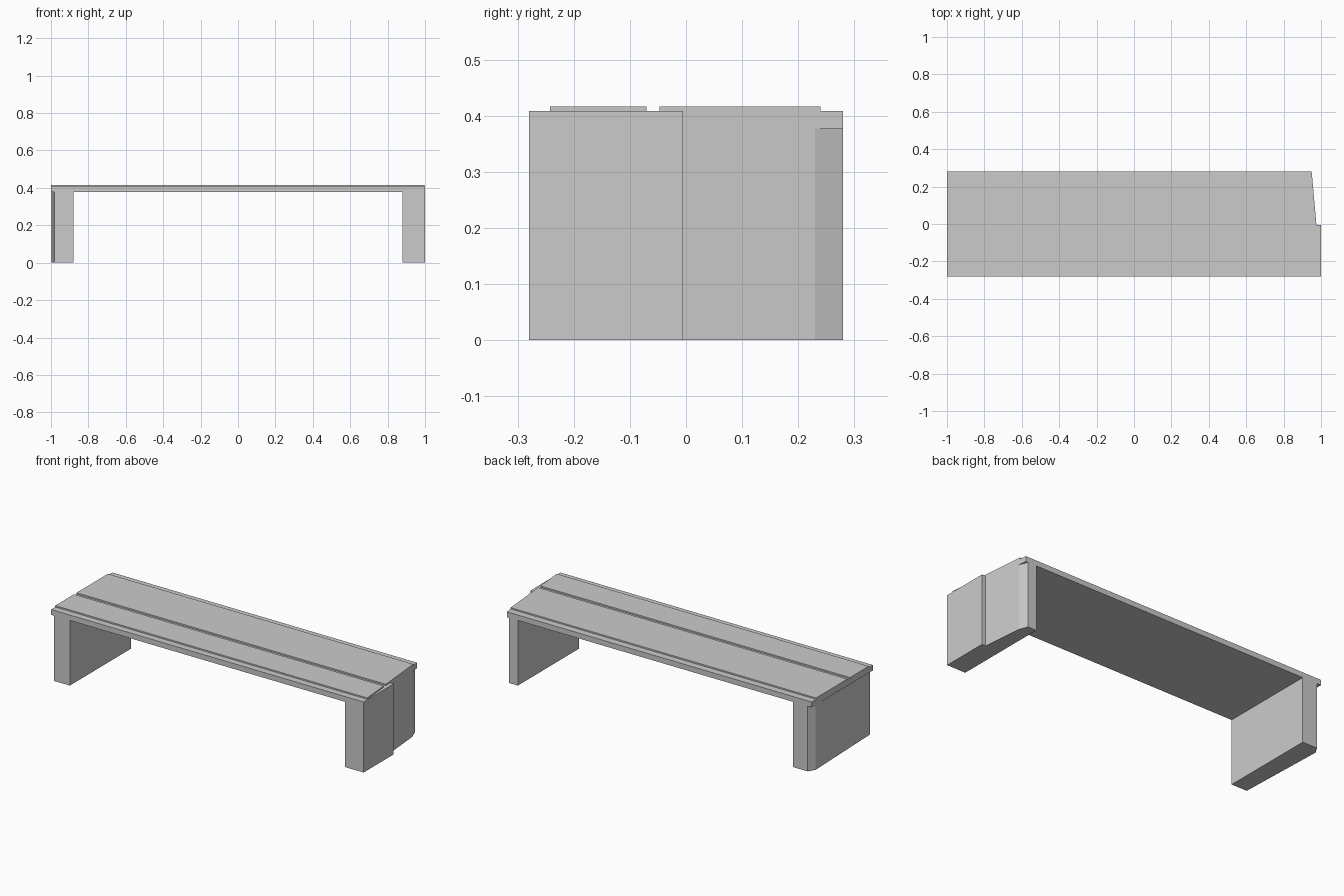
import bpy, bmesh

if "Cube" in bpy.data.objects:
    bpy.data.objects.remove(bpy.data.objects["Cube"])

D = 0.28          # half depth
SLAB_Z = 0.377    # underside of the seat
TOP_Z = 0.408     # top of the seat
STRIP_Z = 0.416   # top of the raised strips


def prism(name, outline, z0, z1):
    """Extrude a flat plan outline from z0 to z1."""
    bm = bmesh.new()
    face = bm.faces.new([bm.verts.new((x, y, z0)) for x, y in outline])
    ext = bmesh.ops.extrude_face_region(bm, geom=[face])
    for v in ext["geom"]:
        if isinstance(v, bmesh.types.BMVert):
            v.co.z = z1
    bmesh.ops.recalc_face_normals(bm, faces=bm.faces)
    mesh = bpy.data.meshes.new(name)
    bm.to_mesh(mesh)
    bm.free()
    obj = bpy.data.objects.new(name, mesh)
    bpy.context.collection.objects.link(obj)
    return obj


def end_x(y):
    """Slanted right-hand end of the bench."""
    return 0.975 - 0.025 * y / D


# Seat slab: straight left end, stepped and slanted right end
step = -0.005
prism("seat_slab",
      [(-1, -D), (1, -D), (1, step), (end_x(step), step), (end_x(D), D), (-1, D)],
      SLAB_Z, TOP_Z)

# Raised strips on the seat, with a groove between them
for name, y0, y1 in (("front_seat_strip", -0.242, -0.07),
                     ("back_seat_strip", -0.047, 0.24)):
    prism(name, [(-1, y0), (end_x(y0), y0), (end_x(y1), y1), (-1, y1)], TOP_Z, STRIP_Z)

# Right leg: follows the seat end, chamfered at the back corner
prism("right_leg",
      [(0.88, -D), (1, -D), (1, step), (end_x(step), step),
       (end_x(0.23), 0.23), (0.935, D), (0.88, D)],
      0, SLAB_Z)

# Left leg: outer face tapers toward the front, chamfered at the back corner
prism("left_leg",
      [(-0.88, -D), (-0.88, D), (-0.975, D), (-0.998, 0.24), (-0.98, -D)],
      0, SLAB_Z)
